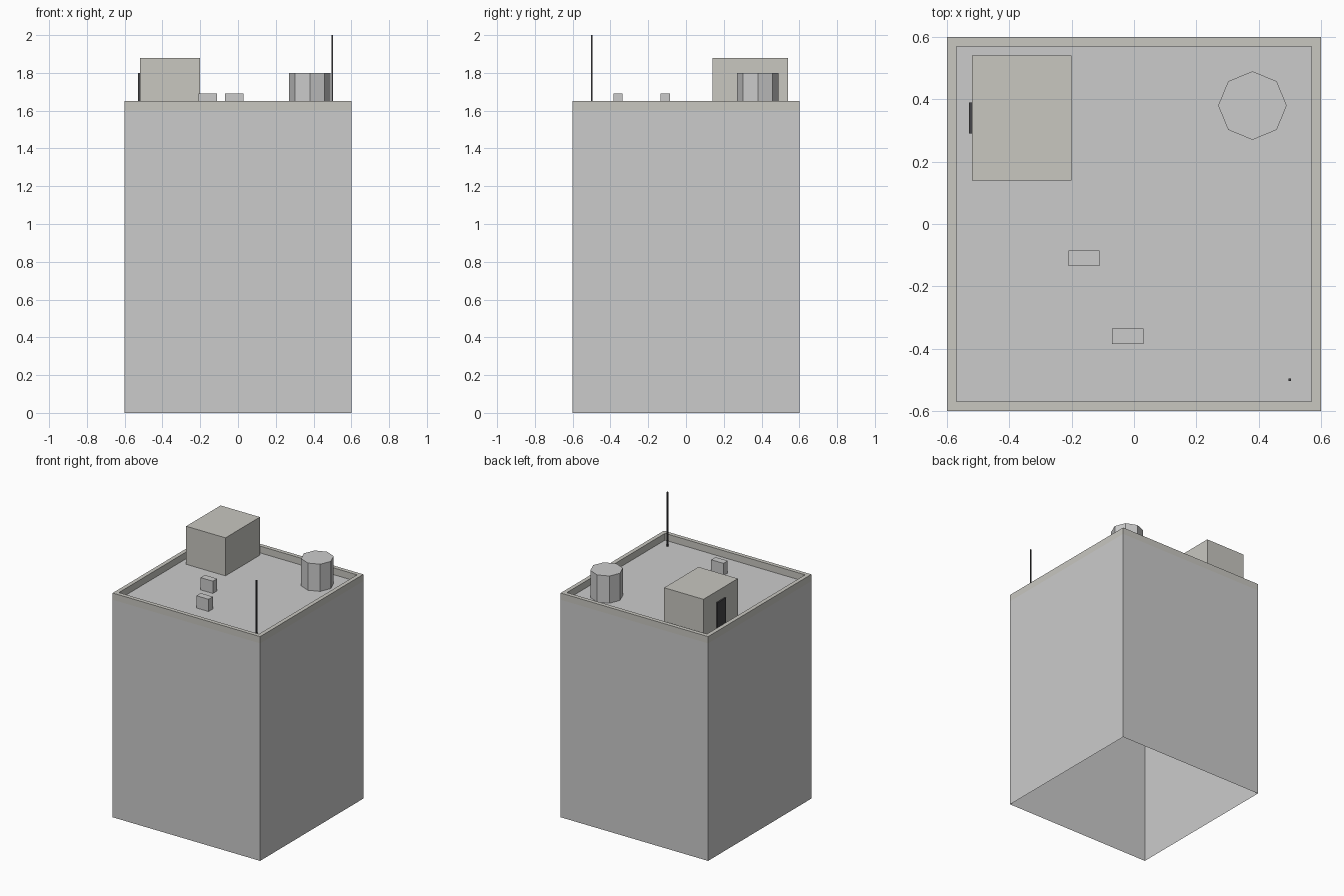
import bpy, bmesh, math

if "Cube" in bpy.data.objects:
    bpy.data.objects.remove(bpy.data.objects["Cube"])

ROOF = 1.60


def material(name, rgb):
    m = bpy.data.materials.new(name)
    m.diffuse_color = (*rgb, 1)
    m.use_nodes = True
    m.node_tree.nodes["Principled BSDF"].inputs["Base Color"].default_value = m.diffuse_color
    return m


stone = material("light_stone", (0.58, 0.57, 0.53))
dark = material("dark_metal", (0.06, 0.06, 0.065))


def finish(name, bm, mat=None):
    bmesh.ops.recalc_face_normals(bm, faces=bm.faces[:])
    me = bpy.data.meshes.new(name)
    bm.to_mesh(me)
    bm.free()
    ob = bpy.data.objects.new(name, me)
    bpy.context.collection.objects.link(ob)
    if mat:
        me.materials.append(mat)
    return ob


def box_bmesh(x0, x1, y0, y1, z0, z1):
    bm = bmesh.new()
    bmesh.ops.create_cube(bm, size=1)
    for v in bm.verts:
        v.co = (x1 if v.co.x > 0 else x0,
                y1 if v.co.y > 0 else y0,
                z1 if v.co.z > 0 else z0)
    return bm


def box(name, *bounds, mat=None):
    return finish(name, box_bmesh(*bounds), mat)


# Tower body: thin shell, open underneath, closed by the roof deck
bm = box_bmesh(-0.6, 0.6, -0.6, 0.6, 0, ROOF)
bottom = [f for f in bm.faces if f.calc_center_median().z < 0.01]
bmesh.ops.delete(bm, geom=bottom, context='FACES_ONLY')
for f in bm.faces:
    f.normal_update()
body = finish("tower_body", bm)

# Parapet: rectangular section swept around the roof edge
bm = bmesh.new()
section = [(0.60, ROOF), (0.60, 1.65), (0.57, 1.65), (0.57, ROOF)]
rings = [[bm.verts.new((sx * r, sy * r, z)) for r, z in section]
         for sx, sy in ((1, 1), (-1, 1), (-1, -1), (1, -1))]
for i in range(4):
    a, b = rings[i], rings[(i + 1) % 4]
    for j in range(3):
        bm.faces.new((a[j], b[j], b[j + 1], a[j + 1]))
finish("parapet", bm, stone)

# Stairwell housing with its door
box("stair_housing", -0.52, -0.20, 0.14, 0.54, ROOF, 1.88, mat=stone)
box("stair_door", -0.53, -0.52, 0.29, 0.39, ROOF, 1.80, mat=dark)

# Octagonal water tank
bm = bmesh.new()
bmesh.ops.create_cone(bm, cap_ends=True, segments=8, radius1=0.11,
                      radius2=0.11, depth=0.20)
tank = finish("water_tank", bm)
tank.location = (0.38, 0.38, ROOF + 0.10)

# Roof vents
for i, (x, y) in enumerate([(-0.16, -0.11), (-0.02, -0.36)]):
    box(f"roof_vent_{i + 1}", x - 0.05, x + 0.05, y - 0.025, y + 0.025, ROOF, 1.69)

# Antenna mast
box("antenna", 0.496, 0.504, -0.504, -0.496, ROOF, 2.0, mat=dark)
